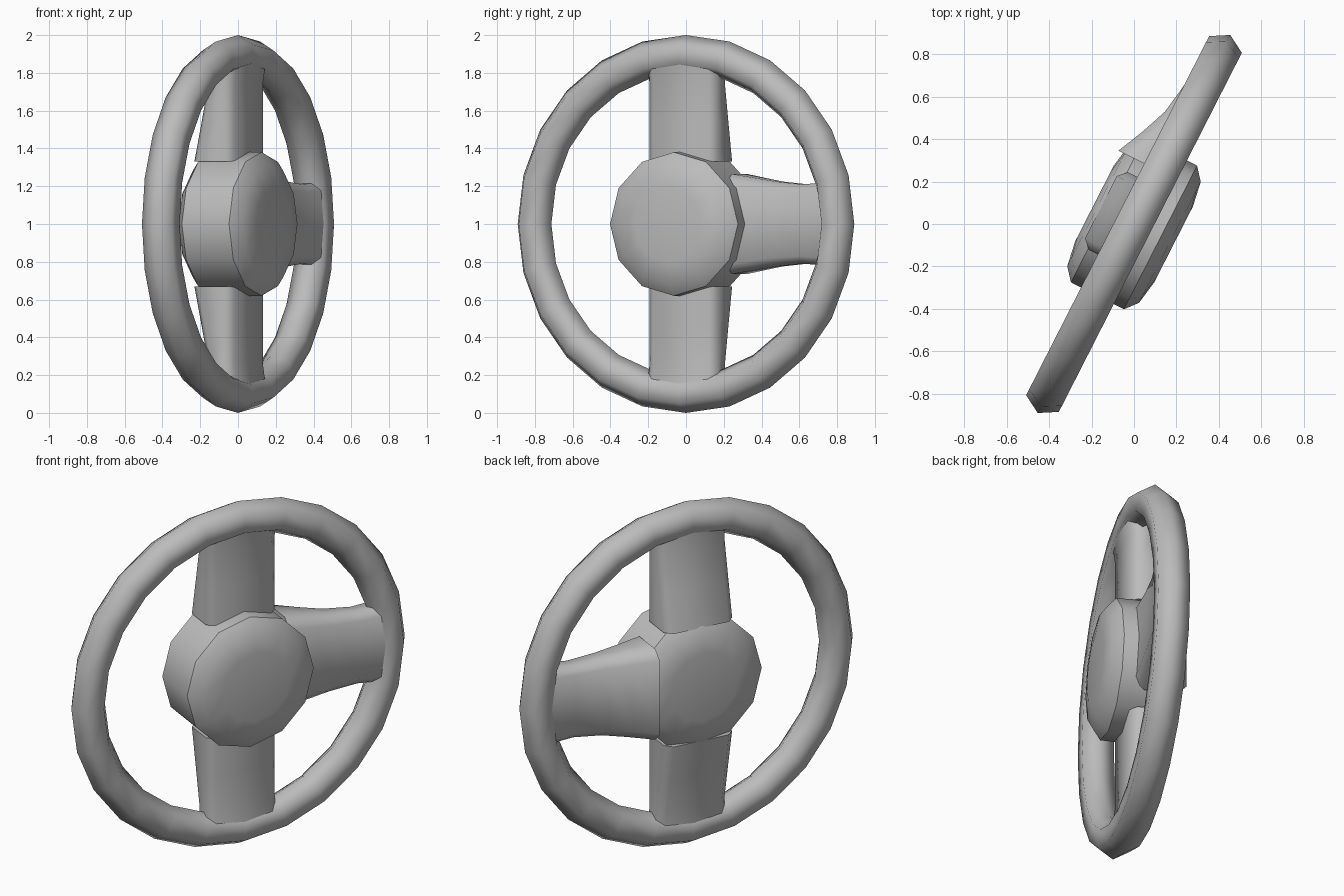
import bpy, bmesh, math
from mathutils import Matrix

cube = bpy.data.objects.get("Cube")
if cube:
    bpy.data.objects.remove(cube)

grey = bpy.data.materials.new("plain_grey")
grey.use_nodes = True
colour = (0.5, 0.5, 0.5, 1)
grey.diffuse_color = colour
grey.node_tree.nodes["Principled BSDF"].inputs["Base Color"].default_value = colour

# The wheel is built around its hub in the xz plane, front to -y, then turned and lifted
PLACE = Matrix.Translation((0, 0, 1)) @ Matrix.Rotation(math.radians(63), 4, "Z")


def finish(name, bm, angle, turn=0):
    bmesh.ops.recalc_face_normals(bm, faces=bm.faces)
    mesh = bpy.data.meshes.new(name)
    bm.to_mesh(mesh)
    bm.free()
    obj = bpy.data.objects.new(name, mesh)
    bpy.context.collection.objects.link(obj)
    mesh.materials.append(grey)
    obj.matrix_world = PLACE @ Matrix.Rotation(math.radians(turn), 4, "Y")
    bpy.ops.object.select_all(action="DESELECT")
    obj.select_set(True)
    bpy.context.view_layer.objects.active = obj
    bpy.ops.object.shade_smooth_by_angle(angle=math.radians(angle))


def loft(bm, loops, closed=False):
    rings = [[bm.verts.new(p) for p in loop] for loop in loops]
    pairs = list(zip(rings, rings[1:]))
    if closed:
        pairs.append((rings[-1], rings[0]))
    for a, b in pairs:
        for i in range(len(a)):
            j = (i + 1) % len(a)
            bm.faces.new((a[i], a[j], b[j], b[i]))
    if not closed:
        bm.faces.new(rings[0])
        bm.faces.new(rings[-1])


def circle(radius, y, count):
    steps = [math.tau * i / count for i in range(count)]
    return [(radius * math.cos(a), y, radius * math.sin(a)) for a in steps]


# Rim: six-sided tube bent into a ring
bm = bmesh.new()
tube = [math.tau * k / 6 for k in range(6)]
loft(bm, [circle(0.9 + 0.1 * math.cos(a), 0.1 * math.sin(a), 24) for a in tube], closed=True)
finish("rim", bm, 80)

# Hub: twelve-sided drum, slightly domed front and back
bm = bmesh.new()
half = [(0.2, 0.21), (0.32, 0.19), (0.38, 0.14)]
profile = [(r, -t) for r, t in half] + [(r, t) for r, t in reversed(half)]
loft(bm, [circle(r, y, 12) for r, y in profile])
finish("hub", bm, 40)


# Spokes: chamfered bars, deeper at the back towards the hub
def spoke(name, stations, turn):
    bm = bmesh.new()
    loops = []
    for r, w, front, back, c in stations:
        loops.append([(-w, -front + c, r), (-w + c, -front, r), (w - c, -front, r),
                      (w, -front + c, r), (w, back - c, r), (w - c, back, r),
                      (-w + c, back, r), (-w, back - c, r)])
    loft(bm, loops)
    finish(name, bm, 50, turn)


# Each station: distance from centre, half width, front depth, back depth, chamfer
upright = [(0.33, 0.205, 0.065, 0.175, 0.04), (0.55, 0.205, 0.065, 0.13, 0.04),
           (0.75, 0.205, 0.065, 0.09, 0.04), (0.87, 0.21, 0.08, 0.083, 0.04)]
sideways = [(0.275, 0.265, 0.06, 0.222, 0.05), (0.41, 0.245, 0.06, 0.16, 0.05),
            (0.54, 0.225, 0.06, 0.11, 0.045), (0.7, 0.21, 0.065, 0.085, 0.04),
            (0.87, 0.22, 0.08, 0.083, 0.04)]
spoke("top_spoke", upright, 0)
spoke("bottom_spoke", upright, 180)
spoke("side_spoke", sideways, 90)
